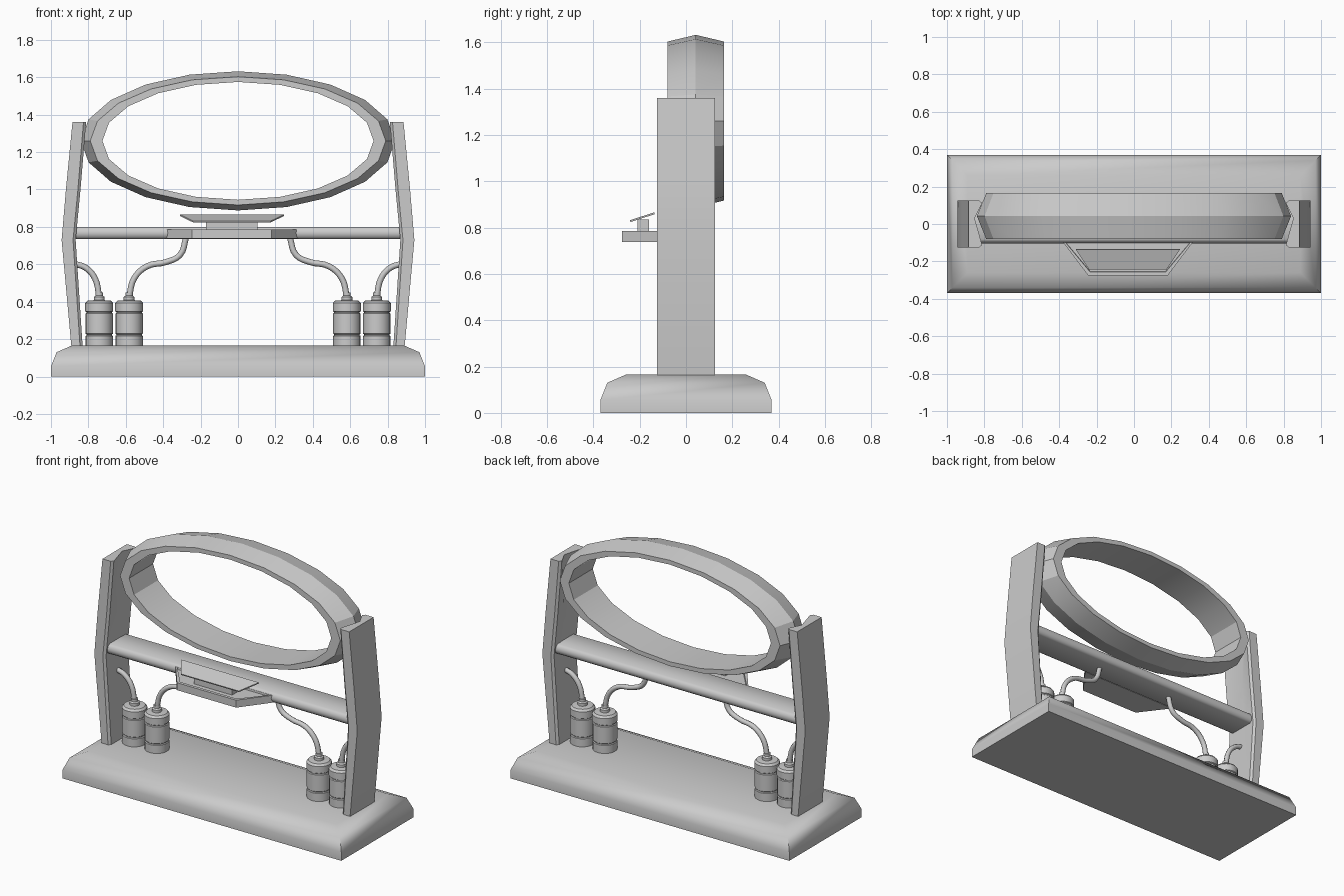
import bpy, bmesh, math
from mathutils import Vector

if "Cube" in bpy.data.objects:
    bpy.data.objects.remove(bpy.data.objects["Cube"])


def finish(bm, name, angle=None):
    bmesh.ops.recalc_face_normals(bm, faces=bm.faces)
    me = bpy.data.meshes.new(name)
    bm.to_mesh(me)
    bm.free()
    ob = bpy.data.objects.new(name, me)
    bpy.context.collection.objects.link(ob)
    if angle:
        bpy.ops.object.select_all(action='DESELECT')
        ob.select_set(True)
        bpy.context.view_layer.objects.active = ob
        bpy.ops.object.shade_smooth_by_angle(angle=math.radians(angle))
    return ob


def loft(name, loops, angle=None, closed=False, inset=None):
    """Skin equal-length point loops; cap the ends unless closed."""
    bm = bmesh.new()
    rings = [[bm.verts.new(p) for p in lp] for lp in loops]
    n = len(rings[0])
    pairs = list(zip(rings, rings[1:] + rings[:1])) if closed else list(zip(rings, rings[1:]))
    for a, b in pairs:
        for i in range(n):
            j = (i + 1) % n
            bm.faces.new((a[i], a[j], b[j], b[i]))
    if not closed:
        bm.faces.new(rings[0][::-1])
        top = bm.faces.new(rings[-1])
        if inset:
            bmesh.ops.recalc_face_normals(bm, faces=bm.faces)
            bmesh.ops.inset_region(bm, faces=[top], thickness=inset[0])
            r = bmesh.ops.inset_region(bm, faces=[top], thickness=0.003)
            for v in top.verts:
                v.co.z -= inset[1]
    return finish(bm, name, angle)


def circle(cx, r, z, n=20):
    return [(cx + r * math.cos(2 * math.pi * i / n), r * math.sin(2 * math.pi * i / n), z) for i in range(n)]


def tube(name, pts, r):
    cu = bpy.data.curves.new(name, 'CURVE')
    cu.dimensions = '3D'
    cu.bevel_depth = r
    cu.bevel_resolution = 2
    cu.resolution_u = 4
    cu.use_fill_caps = True
    sp = cu.splines.new('BEZIER')
    sp.bezier_points.add(len(pts) - 1)
    for bp, (x, z) in zip(sp.bezier_points, pts):
        bp.co = (x, 0, z)
        bp.handle_left_type = bp.handle_right_type = 'AUTO'
    ob = bpy.data.objects.new(name, cu)
    bpy.context.collection.objects.link(ob)


# base slab with rounded shoulders
loft("base", [[(-x, -y, z), (x, -y, z), (x, y, z), (-x, y, z)]
              for x, y, z in ((1, .37, 0), (1, .37, .055), (.97, .34, .13), (.89, .26, .165))], 50)

# elliptical ring with a ridged outer face, 20 sides
section = [(.725, .315, -.08), (.79, .343, -.08), (.84, .372, .042), (.79, .343, .165), (.725, .315, .165)]
loops = []
for i in range(20):
    t = 2 * math.pi * i / 20
    loops.append([(a * math.cos(t), y, 1.26 + b * math.sin(t)) for a, b, y in section])
loft("ring", loops, 25, closed=True)

for s, side in ((-1, "left"), (1, "right")):
    # bent post with a shallow notch that holds the ring
    loops = []
    for xo, xi, notch, z in ((.89, .83, 0, .15), (.943, .868, 0, .73), (.92, .842, .01, 1.0), (.885, .812, .04, 1.36)):
        prof = [(xo, -.125), (xi + .014, -.125), (xi, -.112), (xi + notch, 0.03), (xi, .112),
                (xi + .014, .125), (xo, .125)]
        loops.append([(s * x, y, z) for x, y in prof])
    loft(side + "_post", loops, 30)

    # canisters with grooves and neck
    for k, cx in (("inner", .582), ("outer", .742)):
        c = s * cx
        prof = [(.073, .16), (.073, .217), (.068, .221), (.068, .225), (.073, .229), (.073, .336),
                (.068, .340), (.068, .345), (.075, .349), (.075, .392), (.064, .405), (.029, .408),
                (.029, .425), (.020, .432), (.020, .448)]
        loft(f"{side}_{k}_canister", [circle(c, r, z) for r, z in prof], 35)

    # hoses
    tube(side + "_inner_hose", [(s * x, z) for x, z in
         ((.582, .43), (.555, .525), (.485, .59), (.385, .612), (.31, .65), (.277, .745))], .016)
    tube(side + "_outer_hose", [(s * x, z) for x, z in
         ((.742, .43), (.765, .525), (.815, .582), (.875, .603))], .016)

# crossbar with rounded long edges
bar = [(-.082, .735), (-.097, .745), (-.103, .767), (-.097, .79), (-.082, .80),
       (.082, .80), (.097, .79), (.103, .767), (.097, .745), (.082, .735)]
loft("crossbar", [[(x, y, z) for y, z in bar] for x in (-.875, .875)], 50)

# control tray with raised rim
tray = [(-.385, -.09), (-.245, -.276), (.18, -.276), (.32, -.09)]
loft("tray", [[(x, y, z) for x, y in tray] for z in (.738, .786)], inset=(.022, .012))

# stem and tilted panel
loft("panel_stem", [[(-.17, -.16, z), (-.17, -.21, z), (.105, -.21, z), (.105, -.16, z)] for z in (.77, .835)])
panel = [(-.31, -.135, .858), (-.24, -.24, .824), (.175, -.24, .824), (.245, -.135, .858)]
n = Vector((0, -.034, .105)).normalized() * .008
loft("panel", [[tuple(Vector(p) + n * k) for p in panel] for k in (0, 1)])
